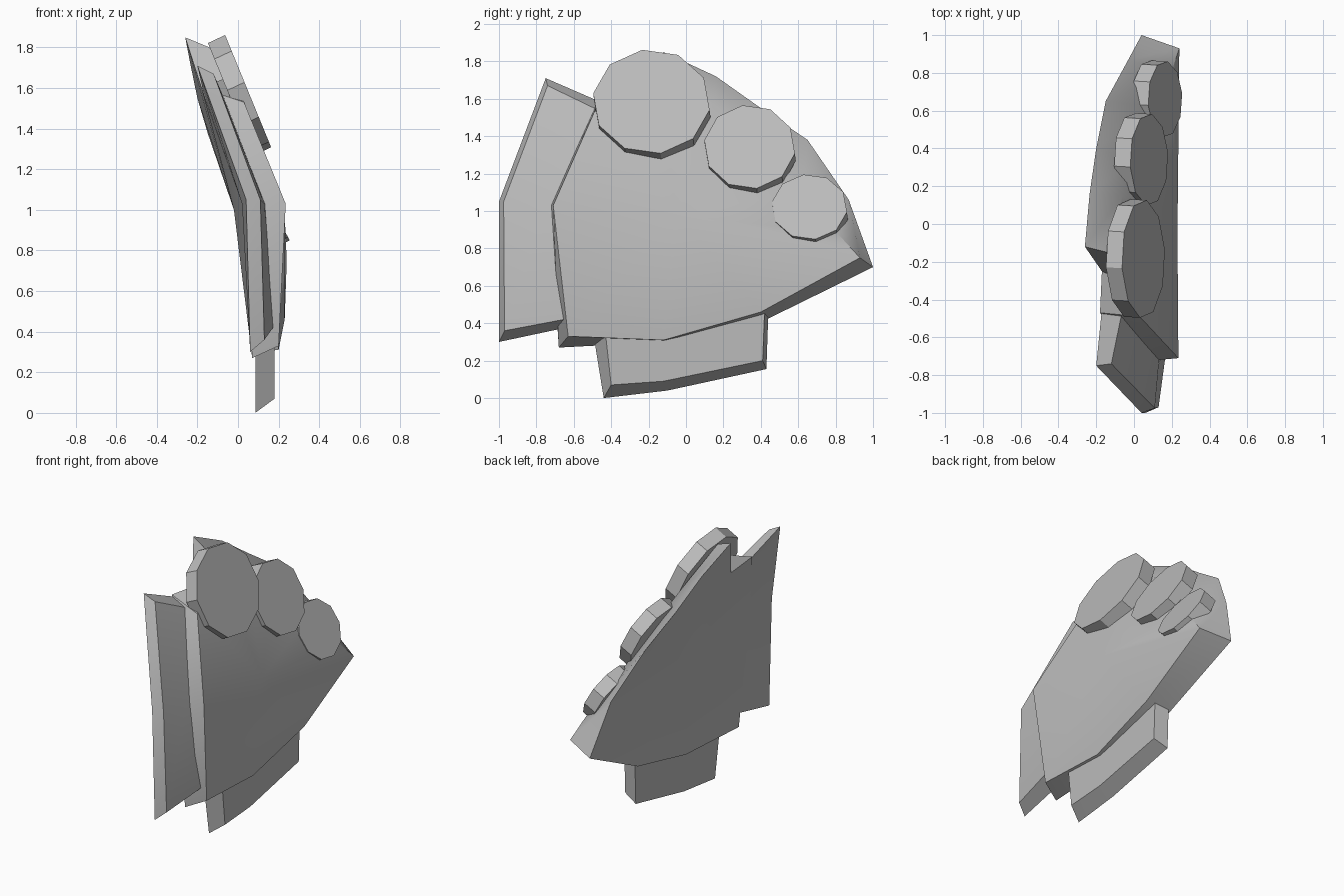
import bpy, bmesh, math

if "Cube" in bpy.data.objects:
    bpy.data.objects.remove(bpy.data.objects["Cube"])

metal = bpy.data.materials.new("grey_metal")
metal.diffuse_color = (0.5, 0.5, 0.5, 1)
metal.use_nodes = True
metal.node_tree.nodes["Principled BSDF"].inputs["Base Color"].default_value = metal.diffuse_color


def plate(name, outer, back, outer_mid=None, back_mid=None):
    """Closed plate lofted between an outer and a back outline."""
    bm = bmesh.new()
    o = [bm.verts.new(p) for p in outer]
    b = [bm.verts.new(p) for p in back]
    n = len(o)
    for i in range(n):
        j = (i + 1) % n
        bm.faces.new((o[i], b[i], b[j], o[j]))
    for ring, mid in ((o, outer_mid), (b, back_mid)):
        if mid:
            c = bm.verts.new(mid)
            for i in range(n):
                bm.faces.new((ring[i], ring[(i + 1) % n], c))
        else:
            bm.faces.new(ring)
    bmesh.ops.recalc_face_normals(bm, faces=bm.faces)
    me = bpy.data.meshes.new(name)
    bm.to_mesh(me)
    bm.free()
    me.materials.append(metal)
    ob = bpy.data.objects.new(name, me)
    bpy.context.collection.objects.link(ob)
    bpy.ops.object.select_all(action='DESELECT')
    ob.select_set(True)
    bpy.context.view_layer.objects.active = ob
    bpy.ops.object.shade_smooth_by_angle(angle=math.radians(32))
    return ob


# Main shoulder plate, leaning inwards towards the top
plate("main_plate",
      [(.20, -.63, .33), (.20, -.12, .31), (.23, .40, .46), (.24, .93, .75),
       (.20, .81, .88), (.10, .62, 1.10), (0, .34, 1.40), (-.06, .15, 1.57),
       (-.14, -.15, 1.80), (-.06, -.30, 1.65), (.03, -.49, 1.53), (.235, -.71, 1.03)],
      [(.07, -.68, .27), (.07, -.10, .30), (.07, .43, .42), (.04, 1.0, .70),
       (-.03, .87, 1.06), (-.15, .65, 1.38), (-.20, .40, 1.55), (-.235, .16, 1.72),
       (-.26, -.12, 1.85), (-.17, -.25, 1.57), (-.18, -.47, 1.60), (.02, -.73, 1.03)],
      (.23, -.05, .98), (-.02, 0, 1.0))

# Plate tucked under the front edge
plate("front_plate",
      [(.13, -.97, .36), (.18, -.60, .43), (.14, -.60, 1.03), (-.06, -.45, 1.53),
       (-.12, -.74, 1.67), (.11, -.975, 1.05)],
      [(.06, -1.0, .30), (.07, -.60, .385), (.02, -.60, 1.03), (-.17, -.45, 1.58),
       (-.20, -.75, 1.71), (.04, -1.0, 1.05)],
      (.13, -.75, 1.03), (.02, -.78, 1.03))

# Plate hanging below the lower edge
plate("lower_plate",
      [(.18, -.40, .07), (.18, -.12, .09), (.18, .41, .20), (.18, .42, .46),
       (.18, -.12, .34), (.18, -.43, .34)],
      [(.085, -.44, 0), (.085, -.10, .04), (.085, .43, .155), (.085, .44, .45),
       (.085, -.12, .34), (.085, -.49, .31)])

# Three tilted ten-sided discs: x, y, z, width radius, height radius, lean
discs = {"large_disc": (.05, -.185, 1.585, .315, .28, .41),
         "middle_disc": (.08, .34, 1.343, .245, .225, .45),
         "small_disc": (.165, .66, 1.022, .203, .175, .52)}
for name, (x, y, z, ry, rz, lean) in discs.items():
    front, back = [], []
    for i in range(10):
        a = math.radians(36 * i + 27)
        dy, dz = ry * math.cos(a), rz * math.sin(a)
        front.append((x - lean * dz, y + dy, z + dz))
        back.append((x - lean * dz - .085, y + dy + .005, z + dz - .04))
    plate(name, front, back)
